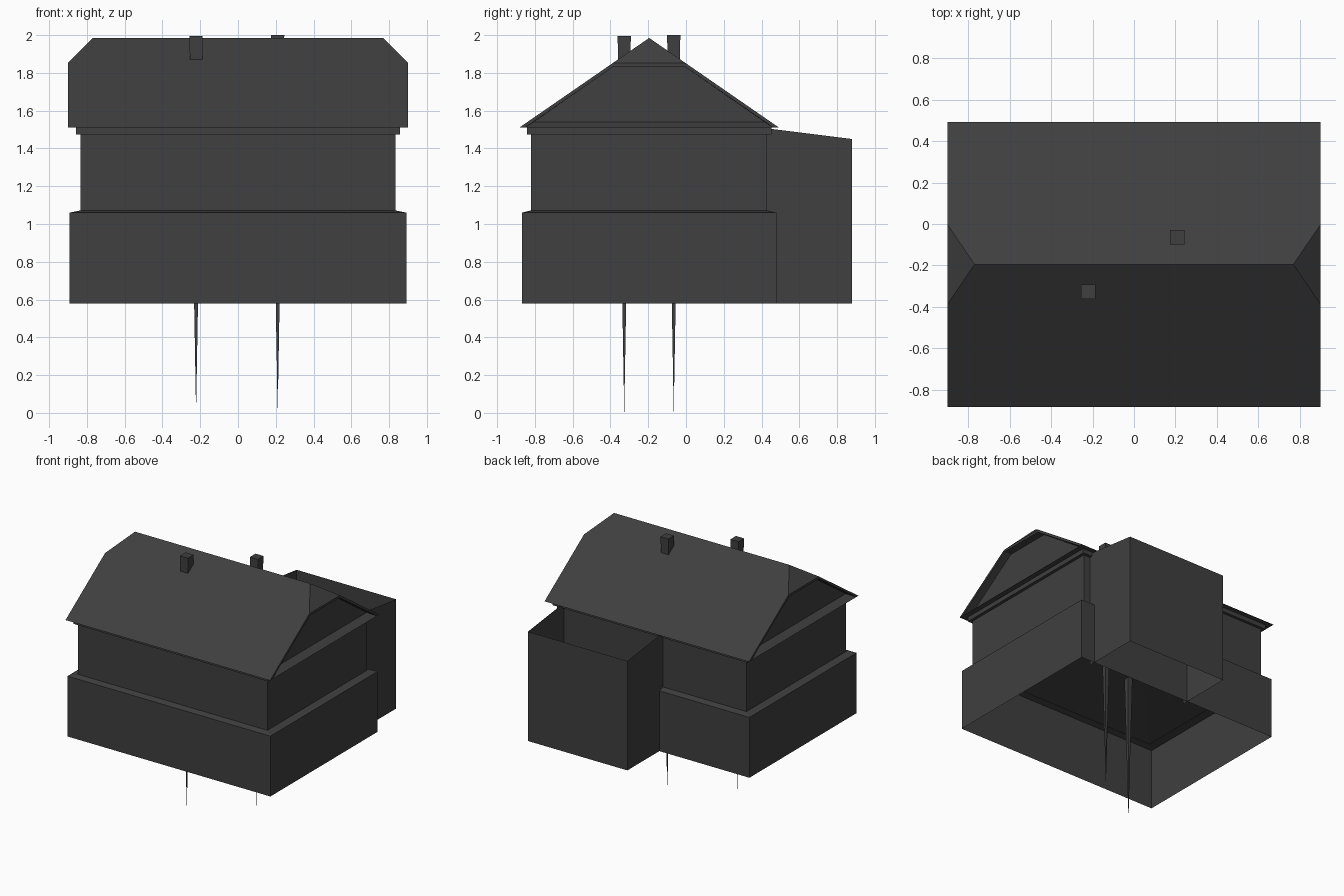
import bpy

if "Cube" in bpy.data.objects:
    bpy.data.objects.remove(bpy.data.objects["Cube"])

grey = bpy.data.materials.new("dark grey")
grey.diffuse_color = (0.05, 0.05, 0.05, 1)
grey.use_nodes = True
grey.node_tree.nodes["Principled BSDF"].inputs["Base Color"].default_value = grey.diffuse_color


def add(name, verts, faces):
    me = bpy.data.meshes.new(name)
    me.from_pydata(verts, [], faces)
    me.materials.append(grey)
    ob = bpy.data.objects.new(name, me)
    bpy.context.collection.objects.link(ob)
    return ob


YC = -0.195  # ridge line of the house


def rings(name, levels, cap=False):
    """Stack of rectangles (half width x, half depth y, z) joined by walls."""
    verts, faces = [], []
    for hx, hy, z in levels:
        verts += [(-hx, YC - hy, z), (hx, YC - hy, z), (hx, YC + hy, z), (-hx, YC + hy, z)]
    for k in range(len(levels) - 1):
        for i in range(4):
            j = (i + 1) % 4
            faces.append((4 * k + i, 4 * k + j, 4 * k + 4 + j, 4 * k + 4 + i))
    if cap:
        n = len(verts)
        faces.append((n - 4, n - 3, n - 2, n - 1))
    return add(name, verts, faces)


# Storeys, open underneath
rings("lower_walls", [(0.893, 0.673, 0.58), (0.893, 0.673, 1.06)])
rings("skirt_roof", [(0.893, 0.673, 1.06), (0.833, 0.625, 1.072), (0.25, 0.01, 1.19)], cap=True)
rings("upper_walls", [(0.833, 0.625, 1.07), (0.833, 0.625, 1.475)])
# Cornice and soffit, with the narrow ledge below each gable
rings("cornice", [(0.833, 0.625, 1.475), (0.857, 0.647, 1.475), (0.857, 0.647, 1.51),
                  (0.9, 0.686, 1.51)])

EAVE, RIDGE, HIP = 1.51, 1.985, 1.853
HY = 0.688
hip_y = HY * (RIDGE - HIP) / (RIDGE - EAVE)

# Half-hipped main roof
v = [(-0.77, YC, RIDGE), (0.77, YC, RIDGE)]
for s in (-1, 1):
    v += [(-0.9, YC + s * HY, EAVE), (0.9, YC + s * HY, EAVE),
          (0.9, YC + s * hip_y, HIP), (-0.9, YC + s * hip_y, HIP)]
add("main_roof", v, [(2, 3, 4, 1, 0, 5), (7, 6, 9, 0, 1, 8), (4, 8, 1), (9, 5, 0)])

# Recessed gables, their ledges and the roof verge strips
for s, side in ((-1, "left"), (1, "right")):
    def ring(x, hy0, z0, hy1, z1):
        return [(s * x, YC - hy0, z0), (s * x, YC + hy0, z0),
                (s * x, YC + hy1, z1), (s * x, YC - hy1, z1)]
    outer = ring(0.9, HY, EAVE, hip_y, HIP)
    edge = ring(0.9, HY - 0.03, EAVE, hip_y - 0.005, HIP - 0.018)
    wall = ring(0.84, 0.612, 1.54, hip_y - 0.005, HIP - 0.018)
    add("gable_" + side, outer + edge + wall,
        [(8, 9, 10, 11), (4, 5, 9, 8)] +
        [(i, i % 4 + 1 if i < 3 else 0, (i + 1) % 4 + 4, i + 4) for i in (1, 2, 3)] +
        [(i + 4, (i + 1) % 4 + 4, (i + 1) % 4 + 8, i + 8) for i in (1, 2, 3)])

# Rear annex: three walls, open above and below
plan = [(-0.1, 0.43, 1.506), (-0.1, 0.88, 1.45), (0.775, 0.88, 1.45), (0.775, 0.43, 1.506)]
add("rear_annex", [(x, y, 0.58) for x, y, z in plan] + plan,
    [(i, i + 1, i + 5, i + 4) for i in range(3)])

# Chimneys tapering to a point at the ground
for name, x, y, top in (("front_chimney", -0.222, -0.327, 1.994), ("back_chimney", 0.21, -0.065, 2.0)):
    r = 0.035
    add(name, [(x - r, y - r, top), (x + r, y - r, top), (x + r, y + r, top), (x - r, y + r, top),
               (x, y, 0)],
        [(0, 1, 2, 3)] + [(4, (i + 1) % 4, i) for i in range(4)])
